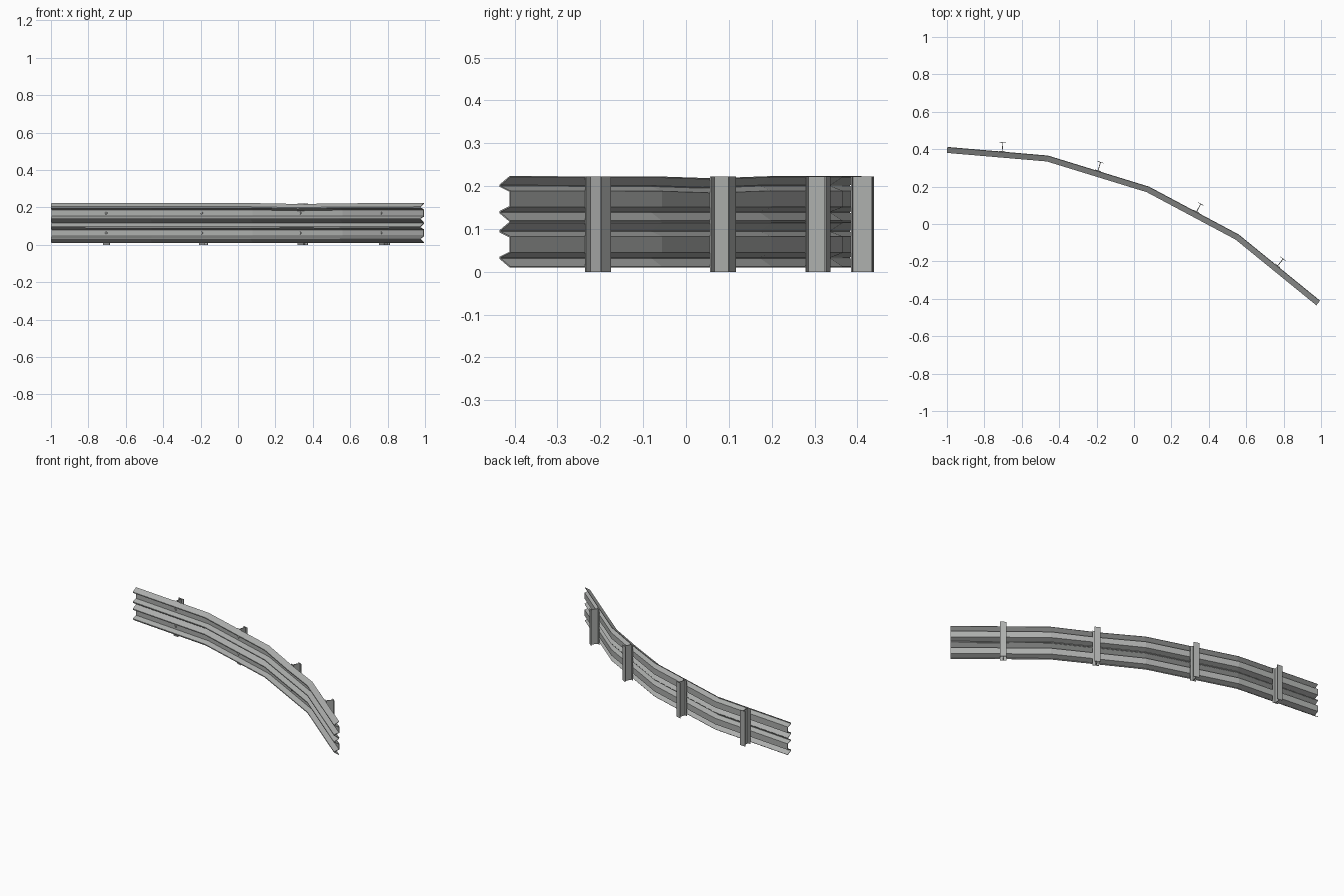
import bpy, bmesh
from mathutils import Vector, Matrix

cube = bpy.data.objects.get("Cube")
if cube:
    bpy.data.objects.remove(cube, do_unlink=True)


def material(name, color):
    m = bpy.data.materials.new(name)
    m.use_nodes = True
    m.diffuse_color = color
    m.node_tree.nodes["Principled BSDF"].inputs["Base Color"].default_value = color
    return m


STEEL = material("galvanised steel", (0.42, 0.43, 0.42, 1))


def finish(bm, name):
    bmesh.ops.recalc_face_normals(bm, faces=bm.faces)
    mesh = bpy.data.meshes.new(name)
    bm.to_mesh(mesh)
    bm.free()
    mesh.materials.append(STEEL)
    obj = bpy.data.objects.new(name, mesh)
    bpy.context.collection.objects.link(obj)
    return obj


# Line followed by the back of the rail, bending at each joint
PATH = [Vector(p) for p in ((-0.998, 0.412), (-0.46, 0.366), (0.08, 0.2),
                            (0.335, 0.064), (0.56, -0.056), (0.995, -0.41))]
SAG = (0, 0, 0, 0.005, 0.001, 0)
HEIGHT = 0.222
THICK = 0.003


def front_normal(a, b):
    d = (b - a).normalized()
    return Vector((d.y, -d.x))


def mitre(i):
    normals = [front_normal(PATH[j], PATH[j + 1])
               for j in (i - 1, i) if 0 <= j < len(PATH) - 1]
    m = sum(normals, Vector((0, 0))).normalized()
    return m / m.dot(normals[0])


# Half of the W-shaped section: (height from the centre, distance forward)
BACK, FRONT = THICK / 2, 0.0305
HALF = [(0.018, BACK), (0.029, FRONT), (0.033, FRONT), (0.052, BACK)]
SECTION = [(-h, d) for h, d in reversed(HALF)] + HALF


def build_beam(name, centre, sag):
    bm = bmesh.new()
    rings = []
    for i, p in enumerate(PATH):
        m = mitre(i)
        ring = []
        for h, d in SECTION:
            q = p + m * d
            drop = sag * SAG[i] if h > 0 else 0
            ring.append(bm.verts.new((q.x, q.y, centre + h - drop)))
        rings.append(ring)
    for r, s in zip(rings, rings[1:]):
        for k in range(len(SECTION) - 1):
            bm.faces.new((r[k], s[k], s[k + 1], r[k + 1]))
    obj = finish(bm, name)
    mod = obj.modifiers.new("sheet thickness", 'SOLIDIFY')
    mod.thickness = THICK
    mod.offset = 0
    mod.use_even_offset = True


CENTRES = {"lower": 0.0635, "upper": 0.17}
build_beam("lower_rail", CENTRES["lower"], 0)
build_beam("upper_rail", CENTRES["upper"], 1)


# Frame on the rail's back line: local x along the rail, local y backwards
def frame_at(x):
    for a, b in zip(PATH, PATH[1:]):
        if a.x <= x <= b.x:
            p = a.lerp(b, (x - a.x) / (b.x - a.x))
            n = front_normal(a, b)
            return Matrix(((-n.y, -n.x, 0, p.x), (n.x, -n.y, 0, p.y),
                           (0, 0, 1, 0), (0, 0, 0, 1)))


# I-section post: two flanges joined by a web
def build_post(name, frame, w=0.0175, t=0.003, web=0.002, depth=0.05):
    right = [(w, 0), (w, t), (web, t), (web, depth - t), (w, depth - t), (w, depth)]
    outline = right + [(-x, y) for x, y in reversed(right)]
    bm = bmesh.new()
    base = bm.faces.new([bm.verts.new((x, y, 0)) for x, y in outline])
    ext = bmesh.ops.extrude_face_region(bm, geom=[base], use_keep_orig=True)
    top = [v for v in ext["geom"] if isinstance(v, bmesh.types.BMVert)]
    bmesh.ops.translate(bm, verts=top, vec=(0, 0, HEIGHT))
    bm.transform(frame)
    finish(bm, name)


# Round bolt head sitting in the valley of a rail
def build_bolt(name, frame, z):
    bm = bmesh.new()
    turn = Matrix.Translation((0, -0.004, z)) @ Matrix.Rotation(1.5708, 4, 'X')
    bmesh.ops.create_cone(bm, cap_ends=True, segments=10, radius1=0.008,
                          radius2=0.005, depth=0.006, matrix=turn)
    bm.transform(frame)
    finish(bm, name)


for n, x in enumerate((-0.705, -0.193, 0.334, 0.767), 1):
    frame = frame_at(x)
    build_post(f"post_{n}", frame)
    for level, z in CENTRES.items():
        build_bolt(f"{level}_bolt_{n}", frame, z)
